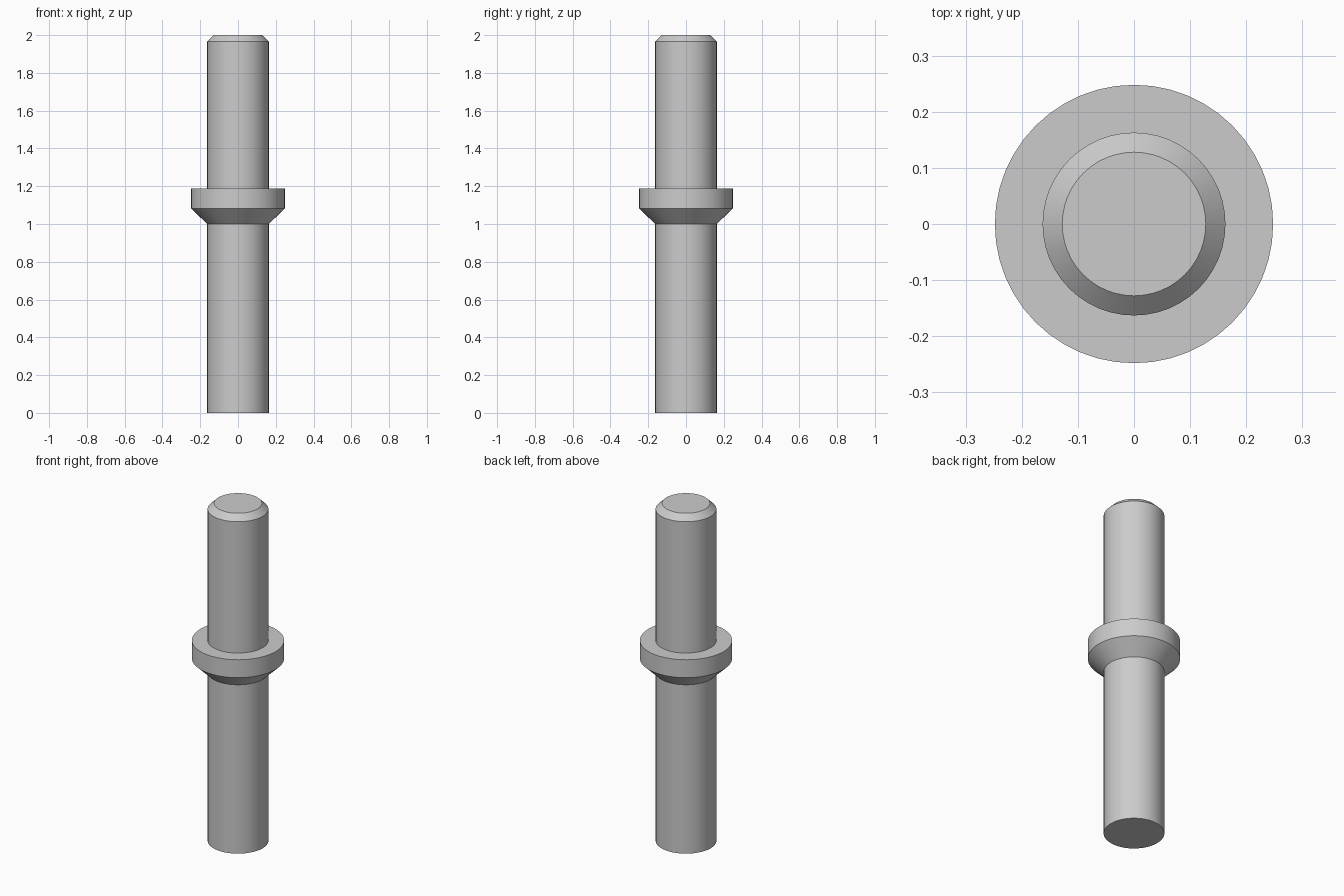
import bpy
import bmesh
import math

SIDES = 48

cube = bpy.data.objects.get("Cube")
if cube:
    bpy.data.objects.remove(cube, do_unlink=True)

# Plain grey metal
metal = bpy.data.materials.new("grey_metal")
metal.use_nodes = True
grey = (0.6, 0.6, 0.6, 1.0)
metal.diffuse_color = grey
metal.node_tree.nodes["Principled BSDF"].inputs["Base Color"].default_value = grey


def turned_part(name, profile):
    """Revolve (radius, height) pairs around z and cap both ends."""
    bm = bmesh.new()
    rings = []
    for radius, height in profile:
        angles = [2 * math.pi * i / SIDES for i in range(SIDES)]
        rings.append([bm.verts.new((radius * math.cos(a), radius * math.sin(a), height))
                      for a in angles])
    for low, high in zip(rings, rings[1:]):
        for i in range(SIDES):
            j = (i + 1) % SIDES
            bm.faces.new((low[i], low[j], high[j], high[i]))
    bm.faces.new(rings[0][::-1])
    bm.faces.new(rings[-1])
    mesh = bpy.data.meshes.new(name)
    bm.to_mesh(mesh)
    bm.free()
    mesh.materials.append(metal)
    obj = bpy.data.objects.new(name, mesh)
    bpy.context.collection.objects.link(obj)
    bpy.ops.object.select_all(action='DESELECT')
    obj.select_set(True)
    bpy.context.view_layer.objects.active = obj
    bpy.ops.object.shade_smooth_by_angle(angle=math.radians(30))
    return obj


SHAFT, TIP, RIM = 0.163, 0.128, 0.248

# One turned pin: lower shaft, flared collar, upper shaft, chamfered tip
turned_part("collared_pin", [
    (SHAFT, 0), (SHAFT, 1.0),
    (RIM, 1.082), (RIM, 1.188),
    (SHAFT, 1.188), (SHAFT, 1.966),
    (TIP, 2.0),
])
